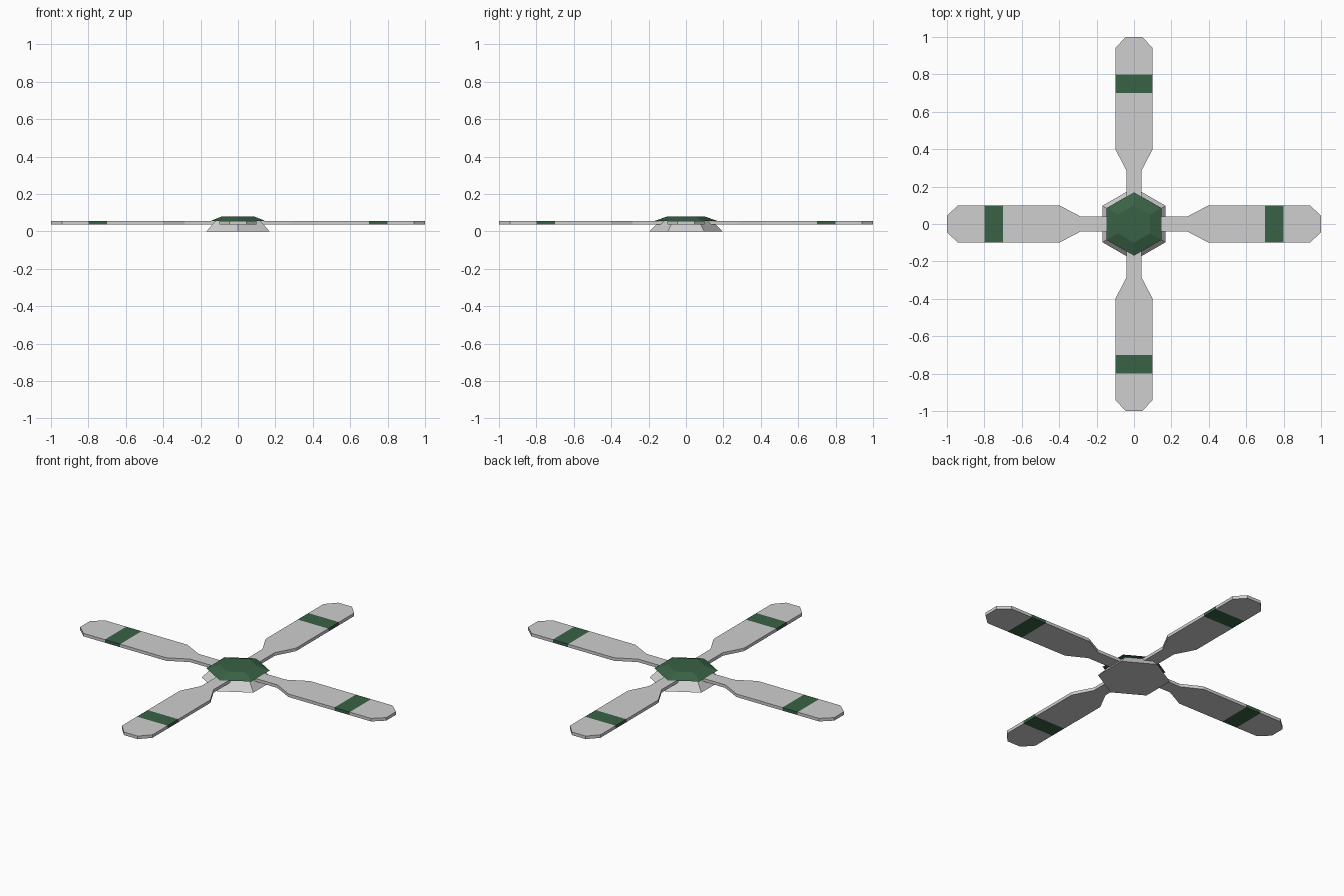
import bpy, bmesh, math

if "Cube" in bpy.data.objects:
    bpy.data.objects.remove(bpy.data.objects["Cube"])


def material(name, rgb):
    m = bpy.data.materials.new(name)
    m.diffuse_color = (*rgb, 1)
    m.use_nodes = True
    m.node_tree.nodes["Principled BSDF"].inputs["Base Color"].default_value = m.diffuse_color
    return m


grey = material("light grey", (0.62, 0.62, 0.62))
green = material("dark green", (0.042, 0.122, 0.06))


def finish(name, bm, mats):
    bmesh.ops.recalc_face_normals(bm, faces=bm.faces)
    me = bpy.data.meshes.new(name)
    bm.to_mesh(me)
    bm.free()
    for m in mats:
        me.materials.append(m)
    ob = bpy.data.objects.new(name, me)
    bpy.context.collection.objects.link(ob)
    return ob


def hex_frustum(name, r_bottom, r_top, z0, z1, mat):
    # six-sided taper with corners on the y axis
    bm = bmesh.new()
    rings = []
    for r, z in ((r_bottom, z0), (r_top, z1)):
        rings.append([bm.verts.new((r * math.sin(i * math.pi / 3),
                                    r * math.cos(i * math.pi / 3), z)) for i in range(6)])
    for ring in rings:
        bm.faces.new(ring)
    for i in range(6):
        j = (i + 1) % 6
        bm.faces.new((rings[0][i], rings[0][j], rings[1][j], rings[1][i]))
    return finish(name, bm, [mat])


# Blade outline: distance from the centre, half width
OUTLINE = [(0.04, 0.04), (0.285, 0.04), (0.40, 0.10), (0.70, 0.10),
           (0.80, 0.10), (0.94, 0.10), (1.0, 0.045)]
Z0, Z1 = 0.037, 0.055


def blade(name, angle):
    bm = bmesh.new()
    rings = [[bm.verts.new((x, s * w, z)) for s, z in
              ((-1, Z0), (1, Z0), (1, Z1), (-1, Z1))] for x, w in OUTLINE]
    bm.faces.new(rings[0])
    bm.faces.new(rings[-1])
    for a, b in zip(rings, rings[1:]):
        for i in range(4):
            j = (i + 1) % 4
            bm.faces.new((a[i], a[j], b[j], b[i]))
    # painted band between 0.7 and 0.8
    for f in bm.faces:
        f.material_index = int(0.70 < f.calc_center_median().x < 0.80)
    ob = finish(name, bm, [grey, green])
    ob.rotation_euler.z = angle
    return ob


# Four blades
for k, side in enumerate(("right", "back", "left", "front")):
    blade(side + "_blade", k * math.pi / 2)

# Hub and cap
hex_frustum("hub_base", 0.195, 0.14, 0.0, 0.055, grey)
hex_frustum("hub_cap", 0.17, 0.10, 0.055, 0.08, green)
